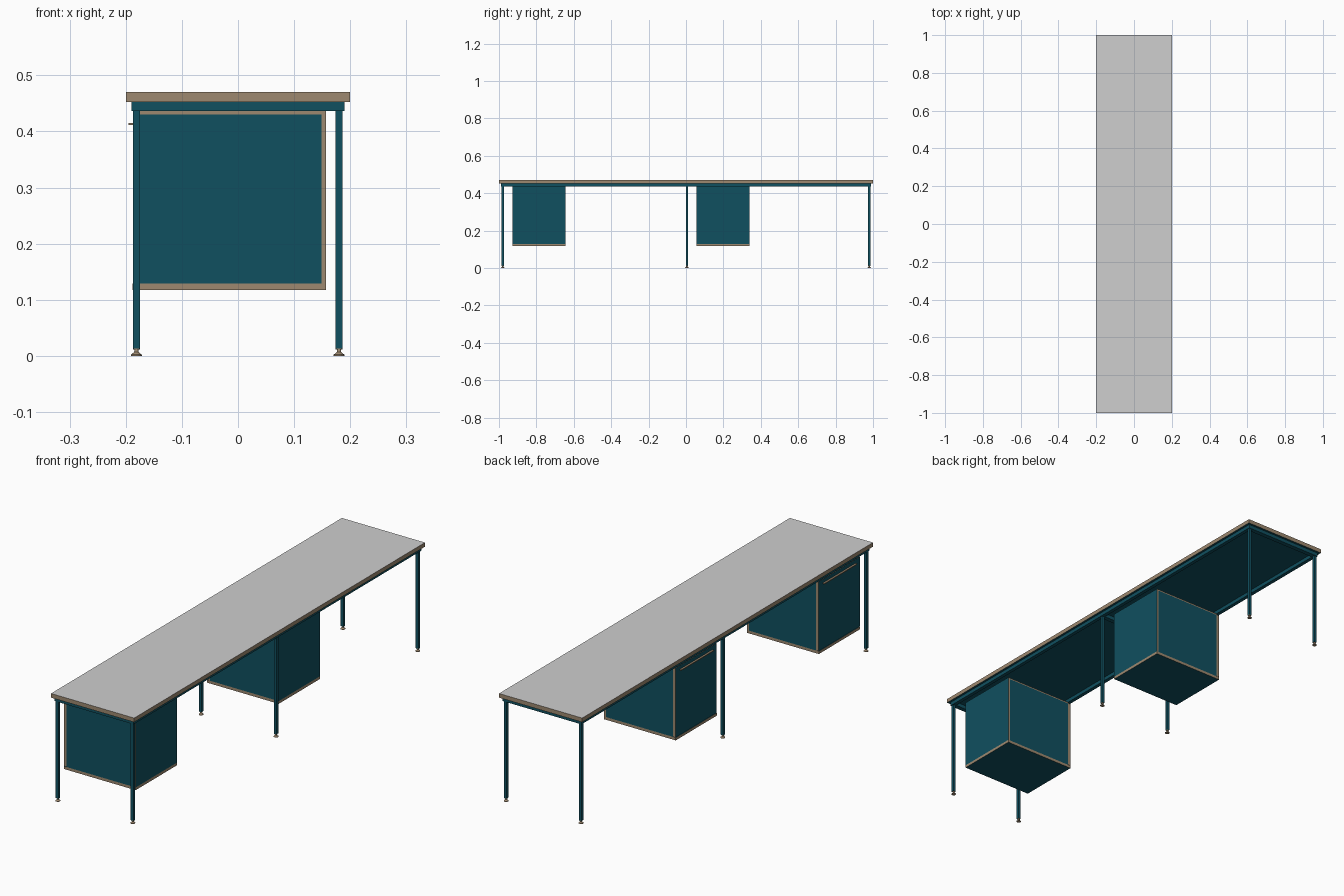
import bpy, bmesh, math
from mathutils import Vector

if "Cube" in bpy.data.objects:
    bpy.data.objects.remove(bpy.data.objects["Cube"])


def material(name, rgb):
    m = bpy.data.materials.new(name)
    m.diffuse_color = (*rgb, 1)
    m.use_nodes = True
    m.node_tree.nodes["Principled BSDF"].inputs["Base Color"].default_value = m.diffuse_color
    return m


TEAL = material("dark teal", (0.005, 0.08, 0.115))
WOOD = material("plywood edge", (0.34, 0.25, 0.16))
GREY = material("light grey", (0.62, 0.62, 0.62))


def finish(name, bm, mats):
    me = bpy.data.meshes.new(name)
    bm.to_mesh(me)
    bm.free()
    for m in mats:
        me.materials.append(m)
    ob = bpy.data.objects.new(name, me)
    bpy.context.collection.objects.link(ob)
    return ob


def box(name, lo, hi, mats, rule=None):
    """Box between two corners; rule(normal) picks the material index."""
    bm = bmesh.new()
    bmesh.ops.create_cube(bm, size=1)
    lo, hi = Vector(lo), Vector(hi)
    for v in bm.verts:
        v.co = Vector(((lo[i] + hi[i]) / 2 + v.co[i] * (hi[i] - lo[i]) for i in range(3)))
    bm.normal_update()
    if rule:
        for f in bm.faces:
            f.material_index = rule(f.normal)
    return finish(name, bm, mats)


def panel(name, lo, hi, axis):
    """Laminated board: teal on the two big faces, raw wood on the edges."""
    return box(name, lo, hi, [TEAL, WOOD], lambda n: 0 if abs(n[axis]) > 0.5 else 1)


def lathe(name, profile, x, y, mat, sides=16):
    bm = bmesh.new()
    rings = []
    for r, z in profile:
        rings.append([bm.verts.new((x + r * math.cos(2 * math.pi * i / sides),
                                    y + r * math.sin(2 * math.pi * i / sides), z))
                      for i in range(sides)])
    for a, b in zip(rings, rings[1:]):
        for i in range(sides):
            j = (i + 1) % sides
            bm.faces.new((a[i], a[j], b[j], b[i]))
    bm.faces.new(rings[0][::-1])
    bm.faces.new(rings[-1])
    return finish(name, bm, [mat])


# Table top: grey above, teal below, wood edges
box("table_top", (-0.2, -1, 0.452), (0.2, 1, 0.47), [GREY, TEAL, WOOD],
    lambda n: 0 if n.z > 0.5 else (1 if n.z < -0.5 else 2))

# Frame rails
for side, s in (("left", -1), ("right", 1)):
    x0, x1 = sorted((s * 0.19, s * 0.174))
    box(side + "_long_rail", (x0, -0.99, 0.436), (x1, 0.99, 0.452), [TEAL])
LEG_ROWS = (("front", -0.98), ("middle", 0.005), ("back", 0.98))
for row, y in LEG_ROWS:
    box(row + "_cross_rail", (-0.174, y - 0.01, 0.436), (0.174, y + 0.01, 0.452), [TEAL])

# Legs with levelling feet
FOOT = [(0.0095, 0), (0.0095, 0.002), (0.004, 0.007), (0.0035, 0.011),
        (0.006, 0.011), (0.006, 0.0135)]
for row, y in LEG_ROWS:
    for side, x in (("left", -0.181), ("right", 0.18)):
        h = 0.0062
        box(f"{row}_{side}_leg", (x - h, y - h, 0.0135), (x + h, y + h, 0.436), [TEAL])
        lathe(f"{row}_{side}_foot", FOOT, x, y, WOOD)

# Hanging cabinets with fronts facing -x
for tag, y0, y1 in (("front", -0.928, -0.645), ("back", 0.056, 0.339)):
    t = 0.012
    n = tag + "_cabinet_"
    panel(n + "bottom", (-0.188, y0, 0.117), (0.157, y1, 0.129), 2)
    panel(n + "top", (-0.175, y0, 0.43), (0.149, y1, 0.436), 2)
    panel(n + "near_side", (-0.175, y0, 0.129), (0.149, y0 + t, 0.43), 1)
    panel(n + "far_side", (-0.175, y1 - t, 0.129), (0.149, y1, 0.43), 1)
    panel(n + "back", (0.149, y0, 0.129), (0.157, y1, 0.436), 0)
    panel(n + "door", (-0.187, y0, 0.13), (-0.175, y1, 0.432), 0)
    # Thin finger pull near the top of the door
    box(n + "pull", (-0.195, y0 + 0.03, 0.411), (-0.186, y1 - 0.03, 0.415), [WOOD])
